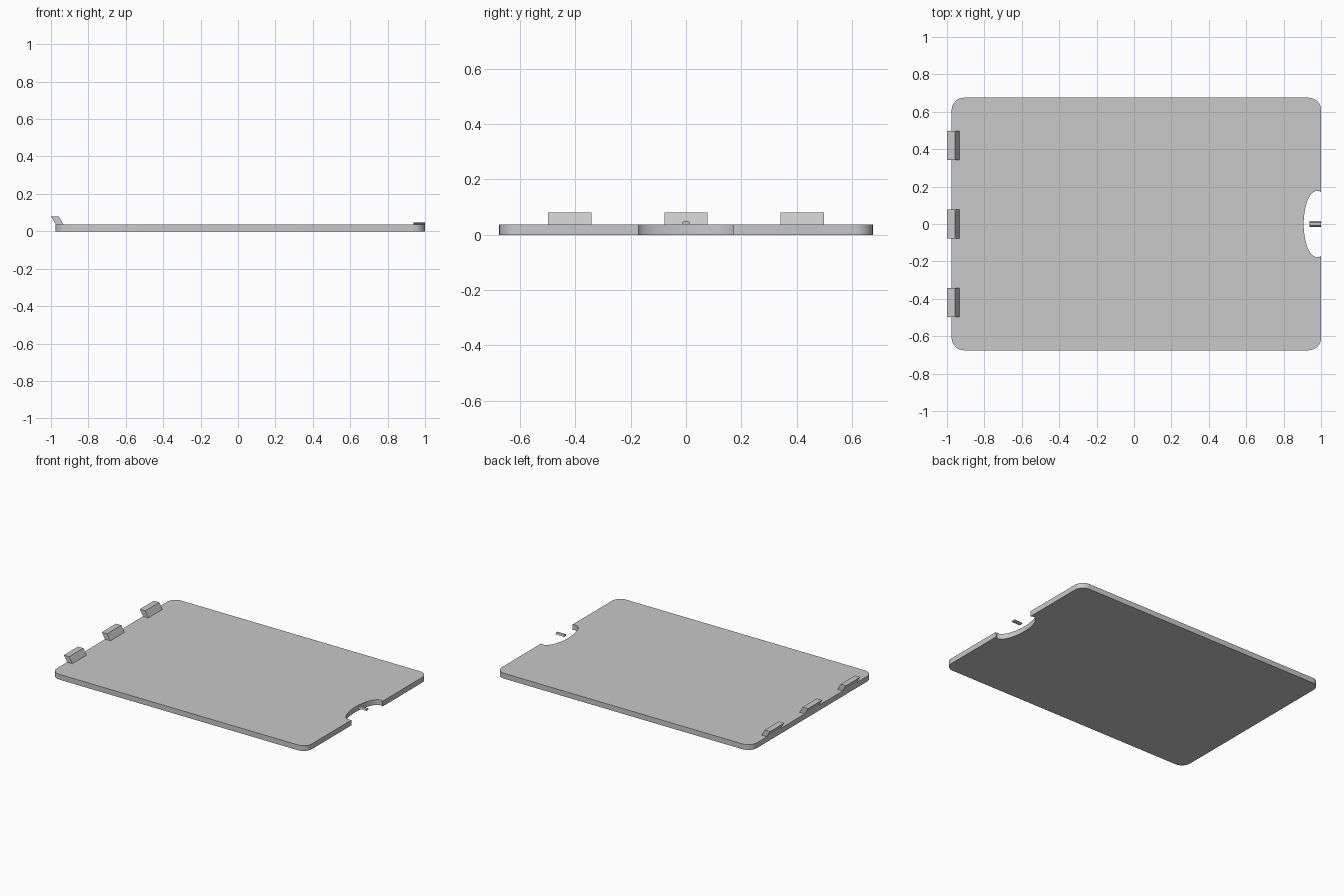
import bpy
import bmesh
from math import asin, cos, pi, radians, sin
from mathutils import Vector

cube = bpy.data.objects.get("Cube")
if cube:
    bpy.data.objects.remove(cube, do_unlink=True)

LEFT, RIGHT, HALF_Y, THICK = -0.975, 1.0, 0.675, 0.037

grey = bpy.data.materials.new("light_grey")
grey.use_nodes = True
grey.diffuse_color = (0.58, 0.58, 0.58, 1)
grey.node_tree.nodes["Principled BSDF"].inputs["Base Color"].default_value = grey.diffuse_color


def arc(cx, cy, rx, ry, start, end, steps):
    angles = [start + (end - start) * i / steps for i in range(steps + 1)]
    return [(cx + rx * cos(a), cy + ry * sin(a)) for a in angles]


def prism(name, points, offset):
    """Extrude a closed outline of 3D points along an offset."""
    bm = bmesh.new()
    face = bm.faces.new([bm.verts.new(p) for p in points])
    extruded = bmesh.ops.extrude_face_region(bm, geom=[face])["geom"]
    verts = [v for v in extruded if isinstance(v, bmesh.types.BMVert)]
    bmesh.ops.translate(bm, verts=verts, vec=Vector(offset))
    bmesh.ops.recalc_face_normals(bm, faces=bm.faces)
    mesh = bpy.data.meshes.new(name)
    bm.to_mesh(mesh)
    bm.free()
    mesh.materials.append(grey)
    obj = bpy.data.objects.new(name, mesh)
    bpy.context.collection.objects.link(obj)
    return obj


# Plate: rounded corners, with an elliptical finger notch in the right edge
r = 0.065
outline = []
for i, (cx, cy) in enumerate([(RIGHT - r, HALF_Y - r), (LEFT + r, HALF_Y - r),
                              (LEFT + r, r - HALF_Y), (RIGHT - r, r - HALF_Y)]):
    outline += arc(cx, cy, r, r, i * pi / 2, (i + 1) * pi / 2, 8)
notch_x, notch_rx, notch_ry = 0.98, 0.073, 0.178
outer = pi / 2 - asin((RIGHT - notch_x) / notch_rx)
outline += arc(notch_x, 0, notch_rx, notch_ry, 2 * pi - outer, outer, 40)
plate = prism("cover_plate", [(x, y, 0) for x, y in outline], (0, 0, THICK))

# Hooks: three slanted tabs leaning out over the left edge
hook_profile = [(LEFT, THICK - 0.003), (-0.932, THICK - 0.003),
                (-0.958, 0.08), (-1.0, 0.08), (LEFT, 0.04)]
for name, y in (("front", -0.42), ("middle", 0), ("back", 0.42)):
    prism(name + "_hook", [(x, y - 0.078, z) for x, z in hook_profile], (0, 0.156, 0))

# Latch: small rounded bar in the middle of the notch
latch_profile = [(-0.015, 0.041), (-0.008, 0.037), (0.008, 0.037),
                 (0.015, 0.041), (0.009, 0.05), (-0.009, 0.05)]
prism("latch_bar", [(0.937, y, z) for y, z in latch_profile], (0.063, 0, 0))

# Smooth the curved plate walls, keeping the rims sharp
bpy.ops.object.select_all(action="DESELECT")
plate.select_set(True)
bpy.context.view_layer.objects.active = plate
bpy.ops.object.shade_smooth_by_angle(angle=radians(30))
